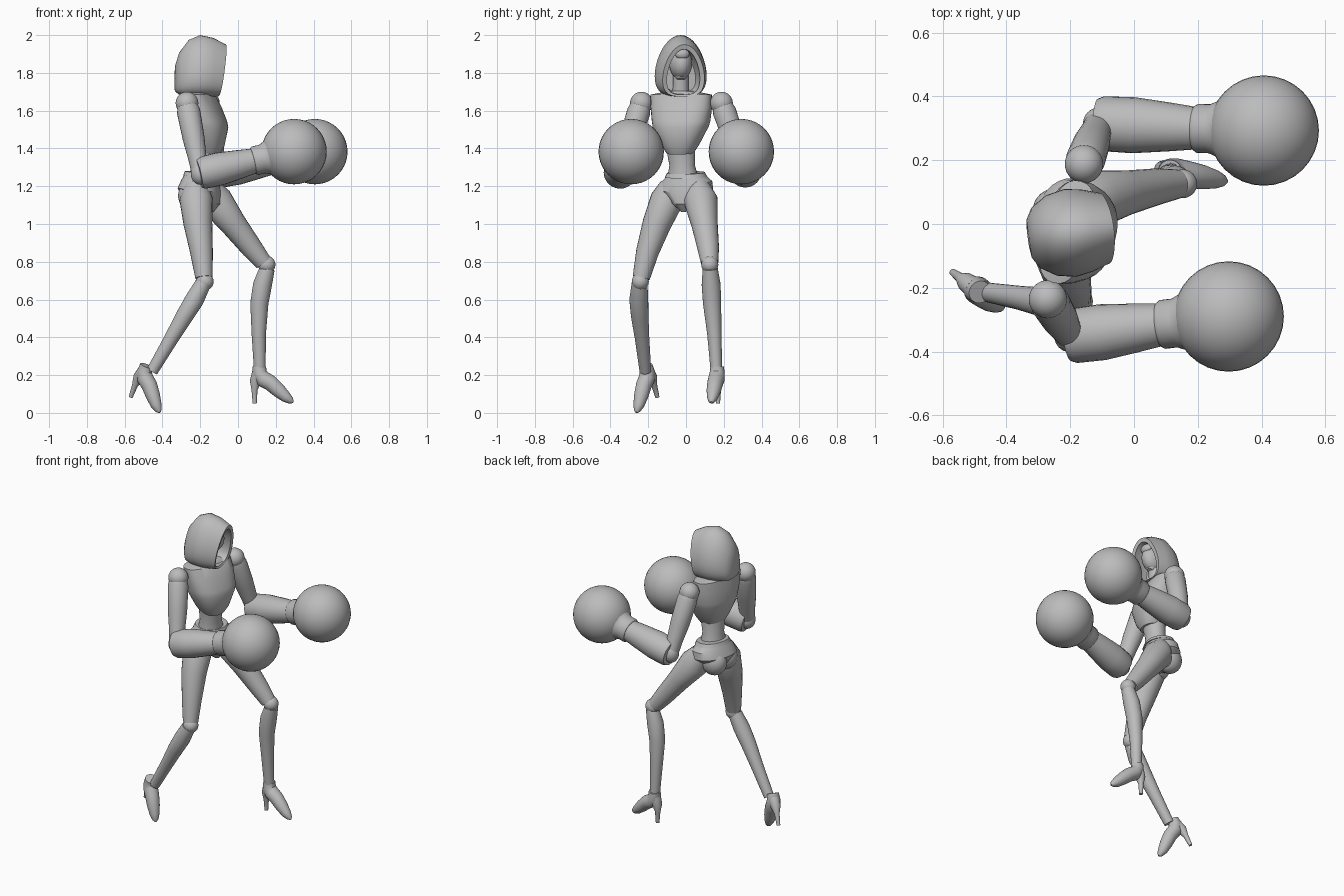
import bpy, bmesh
from math import sin, cos, pi, radians, copysign
from mathutils import Vector, Matrix

if "Cube" in bpy.data.objects:
    bpy.data.objects.remove(bpy.data.objects["Cube"], do_unlink=True)

grey = bpy.data.materials.new("plain_grey")
grey.use_nodes = True
COLOUR = (0.5, 0.5, 0.5, 1)
grey.diffuse_color = COLOUR
grey.node_tree.nodes["Principled BSDF"].inputs["Base Color"].default_value = COLOUR


def finish(name, bm, angle=35):
    bmesh.ops.recalc_face_normals(bm, faces=bm.faces)
    mesh = bpy.data.meshes.new(name)
    bm.to_mesh(mesh)
    bm.free()
    mesh.materials.append(grey)
    ob = bpy.data.objects.new(name, mesh)
    bpy.context.collection.objects.link(ob)
    bpy.ops.object.select_all(action='DESELECT')
    ob.select_set(True)
    bpy.context.view_layer.objects.active = ob
    bpy.ops.object.shade_smooth_by_angle(angle=radians(angle))
    return ob


def skin(name, rings, matrix=Matrix(), angle=35):
    """Bridge rings of points and cap both ends."""
    bm = bmesh.new()
    loops = [[bm.verts.new(matrix @ Vector(p)) for p in ring] for ring in rings]
    n = len(loops[0])
    for a, b in zip(loops, loops[1:]):
        for i in range(n):
            j = (i + 1) % n
            bm.faces.new((a[i], a[j], b[j], b[i]))
    bm.faces.new(loops[0])
    bm.faces.new(loops[-1])
    return finish(name, bm, angle)


def limb(name, path, sides=24, matrix=Matrix(), side_scale=1.0):
    """Round tube through (x, y, z, radius) points, square to its path."""
    pts = [Vector(p[:3]) for p in path]
    rings = []
    for i, p in enumerate(pts):
        along = (pts[min(i + 1, len(pts) - 1)] - pts[max(i - 1, 0)]).normalized()
        u = Vector((0, 1, 0))
        u = (u - along * u.dot(along)).normalized()
        v = along.cross(u)
        r = path[i][3]
        rings.append([p + u * cos(2 * pi * k / sides) * r * side_scale
                      + v * sin(2 * pi * k / sides) * r for k in range(sides)])
    return skin(name, rings, matrix)


def body(name, sections, yaw, power=2.4, sides=32):
    """Stack of rounded sections: (x, y, z, half depth, half width, tilt)."""
    rings = []
    for x, y, z, d, w, tilt in sections:
        ring = []
        for k in range(sides):
            a = 2 * pi * k / sides
            c, s = cos(a), sin(a)
            lx = d * copysign(abs(c) ** (2 / power), c)
            ly = w * copysign(abs(s) ** (2 / power), s)
            ring.append((x + lx * cos(yaw) - ly * sin(yaw),
                         y + lx * sin(yaw) + ly * cos(yaw), z - tilt * lx))
        rings.append(ring)
    return skin(name, rings, angle=30)


def ball(name, centre, size, yaw=0):
    bm = bmesh.new()
    bmesh.ops.create_uvsphere(bm, u_segments=32, v_segments=20, radius=1)
    bm.transform(Matrix.Translation(centre) @ Matrix.Rotation(yaw, 4, 'Z')
                 @ Matrix.Diagonal((*size, 1)))
    return finish(name, bm, 60)


# Torso
TWIST = radians(-15)
body("chest", [
    (-.17, -.03, 1.375, .07, .07, .1), (-.17, -.03, 1.42, .095, .10, .1),
    (-.175, -.028, 1.515, .118, .148, .05), (-.18, -.026, 1.545, .115, .155, 0),
    (-.195, -.025, 1.62, .098, .165, 0), (-.21, -.025, 1.685, .075, .165, 0),
    (-.21, -.025, 1.705, .055, .06, 0)], TWIST)
body("waist", [
    (-.19, -.015, 1.22, .075, .09, 0), (-.185, -.02, 1.31, .06, .068, 0),
    (-.175, -.03, 1.42, .07, .08, 0)], TWIST, 2)
body("pelvis", [
    (-.19, .0, 1.075, .06, .025, .2), (-.195, .0, 1.12, .10, .075, .15),
    (-.205, .0, 1.18, .11, .145, .1), (-.2, .005, 1.225, .095, .135, .1),
    (-.195, .0, 1.265, .08, .095, .1)], TWIST, 2.2)
body("belt", [(-.195, .0, 1.25, .092, .112, .1), (-.195, .0, 1.272, .084, .1, .1)],
     TWIST, 2.2)
for side, y in (("left", .045), ("right", -.065)):
    ball(side + "_buttock", (-.235, y, 1.15), (.082, .07, .085))

# Head, neck and hood
limb("neck", [(-.205, -.028, 1.66, .05), (-.195, -.028, 1.72, .042),
              (-.185, -.028, 1.8, .042)])
TURN = radians(8)
ball("head", (-.175, -.028, 1.85), (.082, .06, .085), TURN)
limb("jaw", [(-.15, -.027, 1.765, .02), (-.16, -.027, 1.79, .038),
             (-.17, -.027, 1.84, .057)])
ball("brow", (-.112, -.02, 1.9), (.022, .038, .028), TURN)


def hood_ring(x, w, top, bottom, slant, sides=40):
    ring = []
    for k in range(sides):
        a = 2 * pi * k / sides
        h = ((1 + cos(a)) / 2) ** 1.6
        ring.append((x - slant * (1 - h), w * sin(a), bottom + (top - bottom) * h))
    return ring


skin("hood", [hood_ring(*s) for s in (
    (-.134, .025, 1.80, 1.72, 0), (-.13, .06, 1.85, 1.70, 0),
    (-.11, .095, 1.91, 1.685, 0), (-.06, .127, 1.975, 1.678, 0),
    (0, .139, 2.0, 1.675, 0), (.07, .13, 1.985, 1.675, .025),
    (.138, .112, 1.95, 1.675, .045), (.132, .088, 1.925, 1.685, .045),
    (.06, .09, 1.925, 1.69, .02), (0, .08, 1.9, 1.7, 0))],
    Matrix.Translation((-.2, -.028, 0)) @ Matrix.Rotation(TURN, 4, 'Z'), 40)

# Arms and round gloves
ARMS = {
    "left": dict(shoulder=(-.157, .188, 1.64), elbow=(-.11, .315, 1.275),
                 wrist=(.20, .30, 1.335), glove=(.407, .293, 1.383)),
    "right": dict(shoulder=(-.27, -.236, 1.64), elbow=(-.2, -.352, 1.268),
                  wrist=(.09, -.315, 1.335), glove=(.297, -.29, 1.383)),
}
for side, arm in ARMS.items():
    sh, el, wr, gl = (Vector(arm[k]) for k in ("shoulder", "elbow", "wrist", "glove"))
    ball(side + "_shoulder", sh, (.06, .06, .06))
    limb(side + "_upper_arm", [(*sh.lerp(el, t), r) for t, r in
                               ((.05, .055), (.12, .062), (.5, .058), (.8, .048), (1, .045))])
    ball(side + "_elbow", el, (.05, .05, .06))
    limb(side + "_forearm", [(*el.lerp(wr, t), r) for t, r in
                             ((-.02, .078), (.04, .086), (.35, .088), (.7, .077), (1, .066))])
    limb(side + "_glove_cuff", [(*wr.lerp(gl, t), r) for t, r in
                                ((-.05, .07), (0, .077), (.18, .077), (.32, .09),
                                 (.5, .122), (.66, .148))], 32)
    ball(side + "_glove", gl, (.173, .173, .173))

# Legs
LEGS = {
    "left": dict(
        thigh=((-.16, .065, 1.2, .06), (-.12, .078, 1.125, .09), (-.025, .098, 1.0, .07),
               (.075, .118, .87, .057), (.135, .125, .795, .046)),
        shin=((.155, .128, .765, .04), (.13, .133, .68, .05), (.113, .138, .58, .048),
              (.11, .15, .42, .038), (.115, .16, .235, .031)),
        knee=(.152, .126, .785)),
    "right": dict(
        thigh=((-.225, -.075, 1.21, .06), (-.222, -.1, 1.13, .088), (-.212, -.155, 1.0, .076),
               (-.193, -.205, .85, .06), (-.18, -.237, .715, .046)),
        shin=((-.185, -.246, .685, .042), (-.23, -.25, .6, .05), (-.285, -.245, .51, .046),
              (-.355, -.232, .39, .038), (-.455, -.215, .22, .031)),
        knee=(-.175, -.242, .695)),
}
for side, leg in LEGS.items():
    limb(side + "_thigh", leg["thigh"])
    limb(side + "_shin", leg["shin"])
    ball(side + "_knee", leg["knee"], (.046, .045, .046))

# High-heeled shoes, modelled from the ankle with the toe along x
SHOES = {"left": ((.113, .165, .24), -10, 0), "right": ((-.485, -.212, .245), -36, 25)}
for side, (ankle, yaw, pitch) in SHOES.items():
    place = (Matrix.Translation(ankle) @ Matrix.Rotation(radians(yaw), 4, 'Z')
             @ Matrix.Rotation(radians(pitch), 4, 'Y'))
    limb(side + "_shoe", [(0, 0, .005, .036), (0, 0, -.03, .04), (.02, 0, -.06, .044),
                          (.06, 0, -.082, .042), (.105, 0, -.122, .038), (.145, 0, -.158, .029),
                          (.17, 0, -.176, .018), (.181, 0, -.184, .006)], 24, place)
    limb(side + "_heel", [(-.005, 0, -.03, .035), (-.022, 0, -.075, .03),
                          (-.026, 0, -.12, .016), (-.025, 0, -.19, .011)], 16, place)
